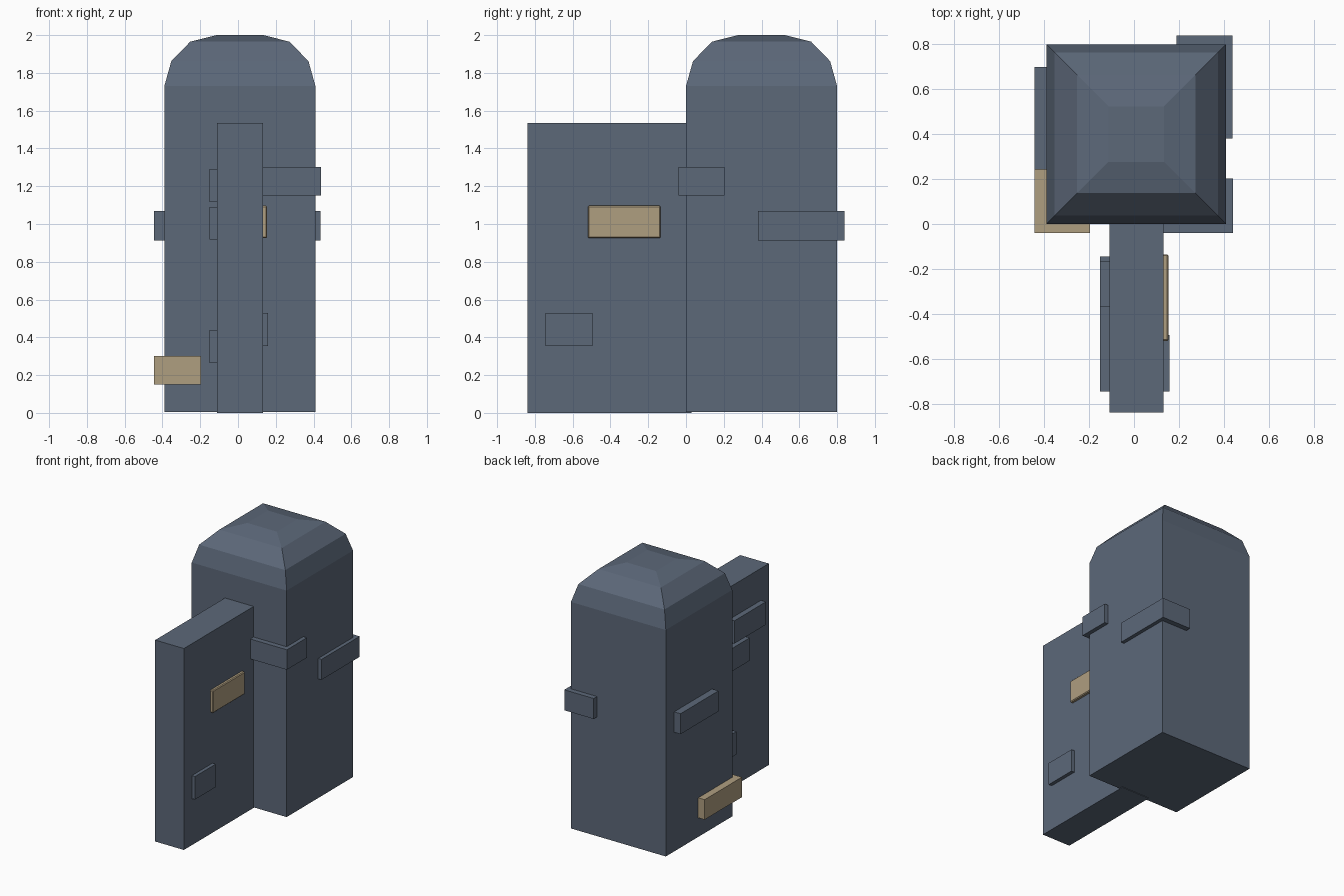
import bpy, bmesh

if "Cube" in bpy.data.objects:
    bpy.data.objects.remove(bpy.data.objects["Cube"])


def material(name, rgb):
    m = bpy.data.materials.new(name)
    m.diffuse_color = (*rgb, 1.0)
    m.use_nodes = True
    m.node_tree.nodes["Principled BSDF"].inputs["Base Color"].default_value = m.diffuse_color
    return m


SLATE = material("slate blue stone", (0.107, 0.138, 0.191))
TAN = material("tan stone", (0.429, 0.342, 0.216))


def add_object(name, bm, mat):
    bmesh.ops.recalc_face_normals(bm, faces=bm.faces)
    mesh = bpy.data.meshes.new(name)
    bm.to_mesh(mesh)
    bm.free()
    mesh.materials.append(mat)
    ob = bpy.data.objects.new(name, mesh)
    bpy.context.collection.objects.link(ob)
    return ob


def box(name, x, y, z, mat, bevel=0.0):
    """Box given by its (min, max) range on each axis."""
    bm = bmesh.new()
    bmesh.ops.create_cube(bm, size=1.0)
    for v in bm.verts:
        v.co = [r[1] if c > 0 else r[0] for c, r in zip(v.co, (x, y, z))]
    if bevel:
        bmesh.ops.bevel(bm, geom=bm.edges[:], offset=bevel, segments=1, affect='EDGES')
    return add_object(name, bm, mat)


def square_loft(name, cx, cy, rings, mat):
    """Stack of square rings (half width, height), capped at both ends."""
    bm = bmesh.new()
    loops = [[bm.verts.new((cx + sx * h, cy + sy * h, z))
              for sx, sy in ((-1, -1), (1, -1), (1, 1), (-1, 1))] for h, z in rings]
    for a, b in zip(loops, loops[1:]):
        for i in range(4):
            j = (i + 1) % 4
            bm.faces.new((a[i], a[j], b[j], b[i]))
    bm.faces.new(loops[0][::-1])
    bm.faces.new(loops[-1])
    return add_object(name, bm, mat)


# Square pillar with rounded cap
square_loft("pillar", 0.01, 0.4,
            [(0.4, 0.004), (0.4, 1.73), (0.363, 1.862), (0.263, 1.965), (0.124, 2.0)], SLATE)

# Wall running forward from the pillar
box("wall", (-0.11, 0.132), (-0.84, 0.03), (0, 1.535), SLATE)

# Raised bricks wrapping the pillar
box("pillar_brick_front_right", (-0.02, 0.44), (-0.04, 0.203), (1.15, 1.302), SLATE)
box("pillar_brick_back_right", (0.19, 0.438), (0.38, 0.84), (0.912, 1.068), SLATE)
box("pillar_brick_left", (-0.444, -0.2), (0.243, 0.7), (0.912, 1.068), SLATE)
box("pillar_brick_tan", (-0.444, -0.197), (-0.04, 0.41), (0.15, 0.302), TAN)

# Raised bricks on the right of the wall
box("wall_brick_tan", (0.08, 0.154), (-0.52, -0.135), (0.925, 1.097), TAN, 0.006)
box("wall_brick_right_low", (0.08, 0.159), (-0.745, -0.495), (0.355, 0.53), SLATE)

# Raised bricks on the left of the wall
for name, y, z in (("upper", (-0.745, -0.365), 1.117),
                   ("middle", (-0.55, -0.167), 0.917),
                   ("low", (-0.39, -0.145), 0.264)):
    box("wall_brick_left_" + name, (-0.152, -0.06), y, (z, z + 0.174), SLATE)
